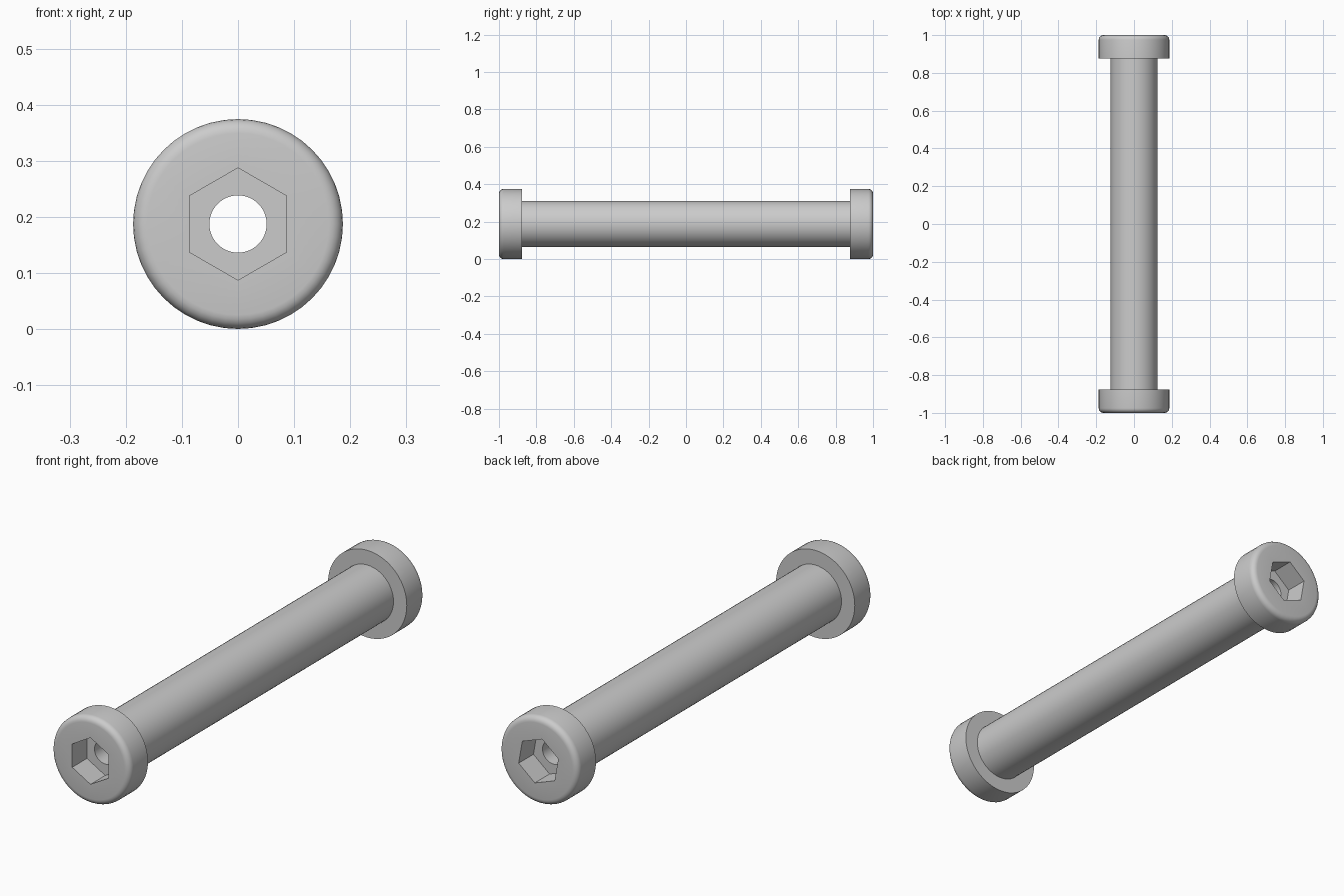
import bpy, bmesh
from math import radians, sin, cos, pi
from mathutils import Matrix, Vector

if "Cube" in bpy.data.objects:
    bpy.data.objects.remove(bpy.data.objects["Cube"])

CZ = 0.1875          # height of the axis
HEAD_R, SHAFT_R, BORE_R = 0.187, 0.124, 0.051
FILLET, HEAD_Y, SOCKET = 0.025, 0.877, 0.1


def select_only(obj):
    bpy.ops.object.select_all(action='DESELECT')
    obj.select_set(True)
    bpy.context.view_layer.objects.active = obj


def lathe(name, profile, steps):
    """Revolve a closed (radius, y) profile about the y axis."""
    bm = bmesh.new()
    rings = []
    for i in range(steps):
        a = 2 * pi * i / steps
        rings.append([bm.verts.new((r * cos(a), y, CZ + r * sin(a))) for r, y in profile])
    n = len(profile)
    for i in range(steps):
        a, b = rings[i], rings[(i + 1) % steps]
        for j in range(n):
            k = (j + 1) % n
            bm.faces.new((a[j], a[k], b[k], b[j]))
    bmesh.ops.recalc_face_normals(bm, faces=bm.faces)
    mesh = bpy.data.meshes.new(name)
    bm.to_mesh(mesh)
    bm.free()
    obj = bpy.data.objects.new(name, mesh)
    bpy.context.collection.objects.link(obj)
    return obj


def cut_socket(obj, y, turn):
    """Cut a hexagonal key socket centred on the end plane at y."""
    bpy.ops.mesh.primitive_cylinder_add(vertices=6, radius=0.1, depth=2 * SOCKET)
    cutter = bpy.context.object
    cutter.name = "hex_cutter"
    cutter.hide_render = True
    cutter.data.transform(Matrix.Translation((0, y, CZ))
                          @ Matrix.Rotation(radians(turn), 4, 'Y')
                          @ Matrix.Rotation(radians(90), 4, 'X'))
    select_only(obj)
    mod = obj.modifiers.new("socket", 'BOOLEAN')
    mod.operation, mod.solver, mod.object = 'DIFFERENCE', 'EXACT', cutter
    bpy.ops.object.modifier_apply(modifier=mod.name)
    bpy.data.objects.remove(cutter)


# Half profile of a rounded head, from the shaft out to the bore
half = [(SHAFT_R, HEAD_Y), (HEAD_R, HEAD_Y)]
for i in range(6):
    a = i / 5 * pi / 2
    half.append((HEAD_R - FILLET + FILLET * cos(a), 1 - FILLET + FILLET * sin(a)))
half.append((BORE_R, 1.0))

# Shaft with a head at each end and a bore right through
profile = half + [(r, -y) for r, y in reversed(half)]
pin = lathe("double_headed_pin", profile, 48)

# Key sockets: front one points up, rear one is slightly turned
cut_socket(pin, -1, 0)
cut_socket(pin, 1, -10)

select_only(pin)
bpy.ops.object.shade_smooth_by_angle(angle=radians(35))
